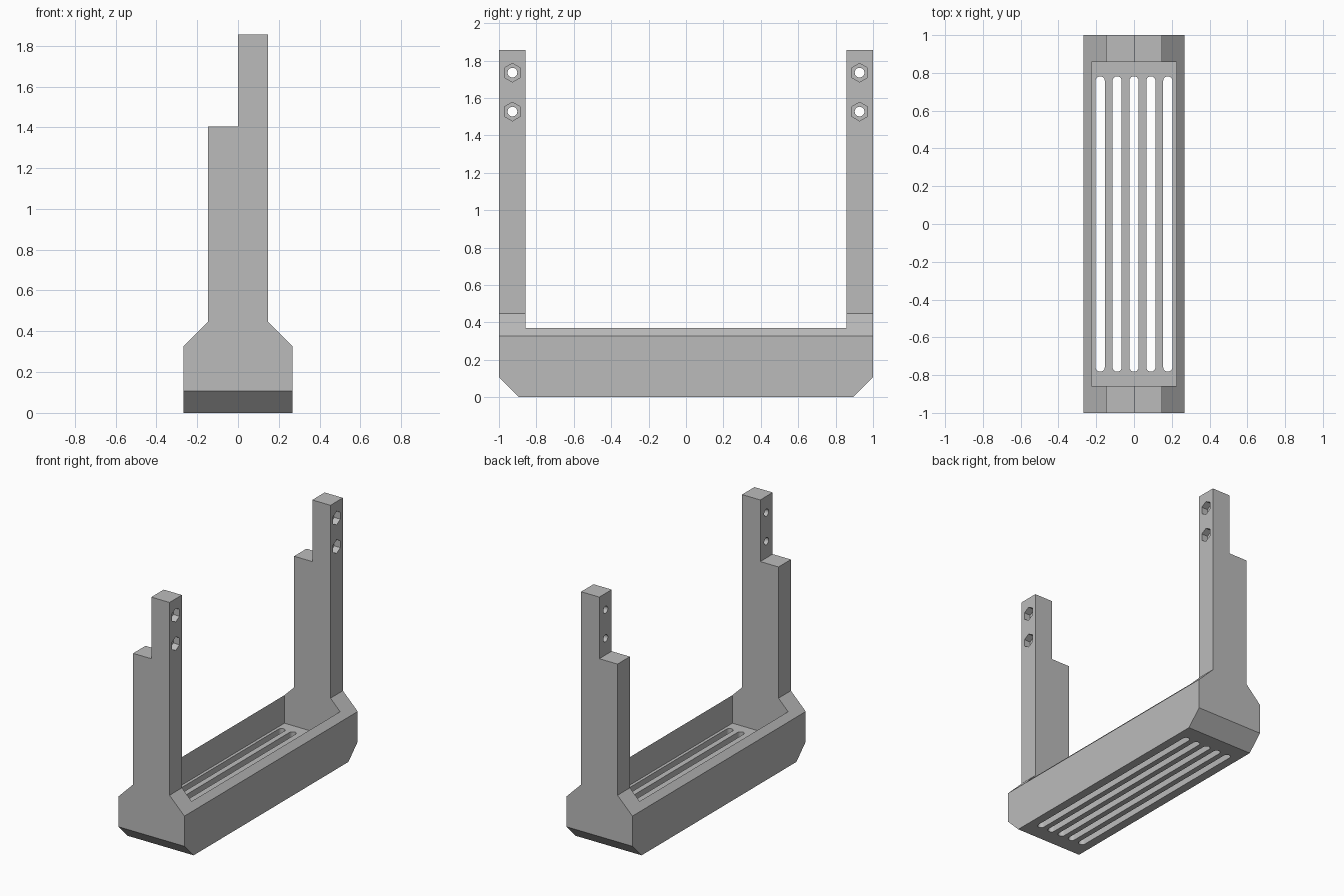
import bpy, bmesh
from math import sin, cos, pi
from mathutils import Vector

if "Cube" in bpy.data.objects:
    bpy.data.objects.remove(bpy.data.objects["Cube"])

grey = bpy.data.materials.new("plain grey")
grey.use_nodes = True
grey.diffuse_color = (0.5, 0.5, 0.5, 1)
grey.node_tree.nodes["Principled BSDF"].inputs["Base Color"].default_value = (0.5, 0.5, 0.5, 1)


def prism(name, outline, axis, start, end):
    """Extrude a 2D outline along one axis from start to end."""
    bm = bmesh.new()
    corners = []
    for u, v in outline:
        co = [u, v]
        co.insert("xyz".index(axis), start)
        corners.append(bm.verts.new(co))
    face = bm.faces.new(corners)
    out = bmesh.ops.extrude_face_region(bm, geom=[face])
    step = Vector([end - start if a == axis else 0 for a in "xyz"])
    moved = [g for g in out["geom"] if isinstance(g, bmesh.types.BMVert)]
    bmesh.ops.translate(bm, verts=moved, vec=step)
    bmesh.ops.recalc_face_normals(bm, faces=bm.faces)
    mesh = bpy.data.meshes.new(name)
    bm.to_mesh(mesh)
    bm.free()
    mesh.materials.append(grey)
    obj = bpy.data.objects.new(name, mesh)
    bpy.context.collection.objects.link(obj)
    return obj


def circle(cu, cv, radius, sides):
    """Polygon with its first corner pointing up."""
    return [(cu + radius * sin(2 * pi * i / sides), cv + radius * cos(2 * pi * i / sides))
            for i in range(sides)]


def stadium(cx, radius, half, steps=12):
    """Long slot outline with round ends."""
    arc = [(radius * cos(pi * i / steps), radius * sin(pi * i / steps)) for i in range(steps + 1)]
    top = [(cx + u, half - radius + v) for u, v in arc]
    bottom = [(cx - u, radius - half - v) for u, v in arc]
    return top + bottom


def cut(cutter):
    mod = frame.modifiers.new("cut", "BOOLEAN")
    mod.operation = "DIFFERENCE"
    mod.solver = "EXACT"
    mod.object = cutter
    bpy.ops.object.modifier_apply(modifier=mod.name)
    bpy.data.objects.remove(cutter)


# Full end silhouette, run along the whole length
BODY, POST, INNER = 0.267, 0.147, 0.857
silhouette = [(-BODY, 0), (BODY, 0), (BODY, 0.327), (POST, 0.447), (POST, 1.855),
              (0, 1.855), (0, 1.405), (-POST, 1.405), (-POST, 0.447), (-BODY, 0.327)]
frame = prism("cradle_frame", silhouette, "y", -1, 1)
bpy.context.view_layer.objects.active = frame
frame.select_set(True)

# Tray recess, which also frees the two end posts
recess = [(-0.225, -INNER), (0.225, -INNER), (0.225, INNER), (-0.225, INNER)]
cut(prism("tray_recess", recess, "z", 0.165, 2))

# Vent slots through the tray floor
for i in range(-2, 3):
    cut(prism("vent_slot", stadium(i * 0.0895, 0.0245, 0.782), "z", -0.1, 0.25))

for side in (-1, 1):
    # Sloped lower edge at each end
    wedge = [(side * 0.893, 0), (side * 1.1, 0.207), (side * 1.1, -0.1), (side * 0.793, -0.1)]
    cut(prism("end_chamfer", wedge, "x", -0.5, 0.5))
    # Bolt holes with hexagonal nut pockets
    for z in (1.735, 1.527):
        cut(prism("nut_pocket", circle(side * 0.928, z, 0.05, 6), "x", POST - 0.05, 0.3))
        cut(prism("bolt_hole", circle(side * 0.928, z, 0.026, 32), "x", -0.1, 0.3))

bpy.ops.object.shade_smooth_by_angle(angle=pi / 6)
